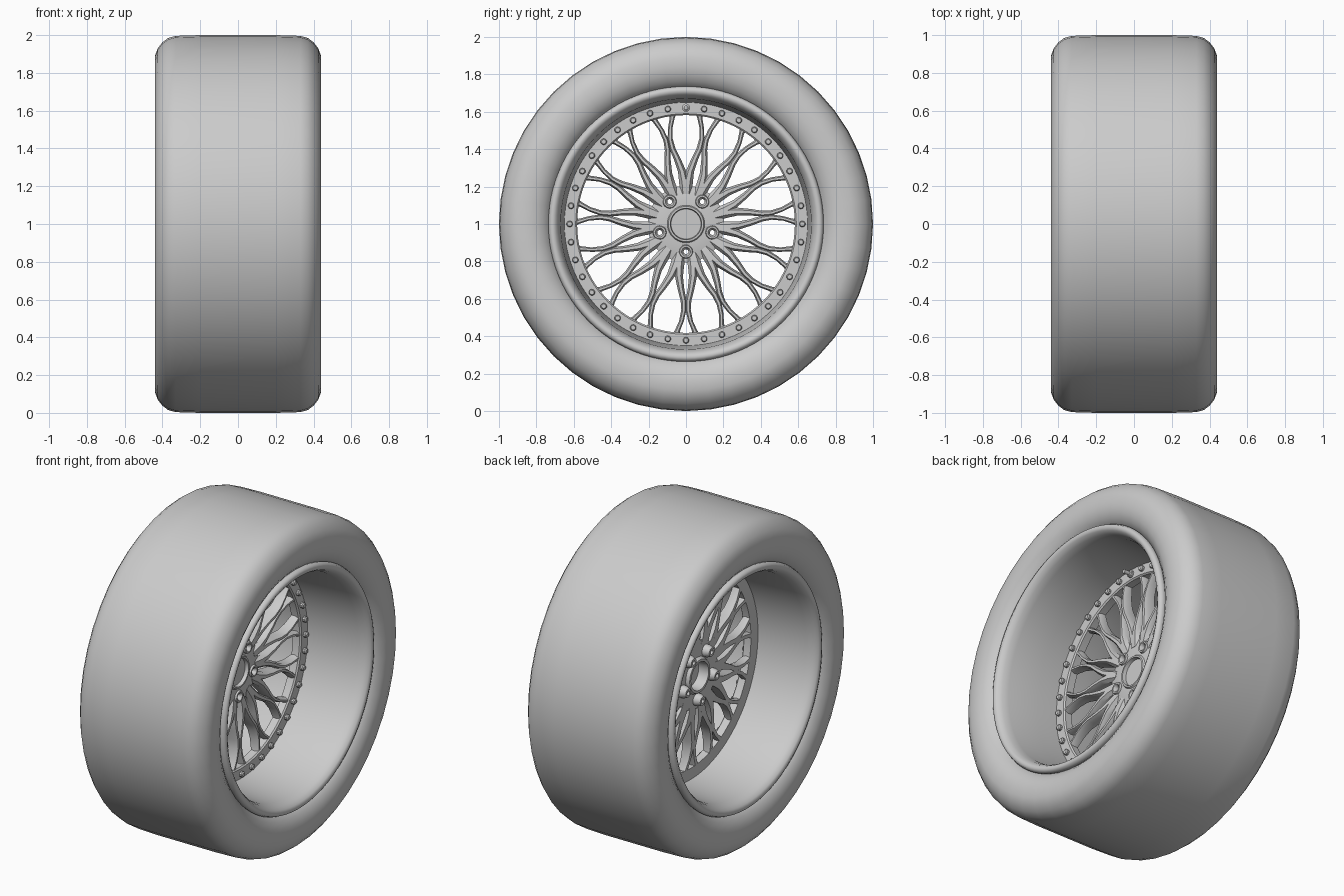
import bpy, bmesh
from math import sin, cos, pi, radians

if "Cube" in bpy.data.objects:
    bpy.data.objects.remove(bpy.data.objects["Cube"])

def finish(bm, name, angle=35):
    bmesh.ops.remove_doubles(bm, verts=bm.verts, dist=1e-5)
    bmesh.ops.recalc_face_normals(bm, faces=bm.faces)
    me = bpy.data.meshes.new(name)
    bm.to_mesh(me)
    bm.free()
    ob = bpy.data.objects.new(name, me)
    bpy.context.collection.objects.link(ob)
    bpy.ops.object.select_all(action='DESELECT')
    ob.select_set(True)
    bpy.context.view_layer.objects.active = ob
    bpy.ops.object.shade_smooth_by_angle(angle=radians(angle))
    return ob

def lathe(bm, profile, seg, cy=0, cz=1):
    """Revolve a closed (x, radius) loop about an axis parallel to x."""
    rings = [[bm.verts.new((x, cy + r * sin(2 * pi * i / seg), cz + r * cos(2 * pi * i / seg)))
              for x, r in profile] for i in range(seg)]
    n = len(profile)
    for i in range(seg):
        a, b = rings[i], rings[(i + 1) % seg]
        for j in range(n):
            k = (j + 1) % n
            if profile[j][1] == 0 and profile[k][1] == 0:
                continue
            if profile[j][1] == 0:
                bm.faces.new((a[j], a[k], b[k]))
            elif profile[k][1] == 0:
                bm.faces.new((a[j], a[k], b[j]))
            else:
                bm.faces.new((a[j], a[k], b[k], b[j]))

def turned(name, profile, seg, angle=35):
    bm = bmesh.new()
    lathe(bm, profile, seg)
    return finish(bm, name, angle)

def ring_of(name, profile, seg, radius, count, start=0, angle=35):
    """Repeat a small turned part around the wheel axis."""
    bm = bmesh.new()
    for i in range(count):
        t = radians(start + 360 * i / count)
        lathe(bm, profile, seg, radius * sin(t), 1 + radius * cos(t))
    return finish(bm, name, angle)

def both_sides(half):
    return half + [(-x, r) for x, r in reversed(half)]

# Tyre: outer carcass plus hidden inner wall
tyre_half = [(.34, .715), (.39, .735), (.415, .765), (.435, .80), (.44, .84), (.44, .89),
             (.425, .93), (.40, .962), (.37, .985), (.33, .996), (.2, 1.0)]
turned("tyre", both_sides(tyre_half), 48, 50)

# Rim barrel with rounded lips
rim_half = [(.34, .705), (.37, .73), (.40, .736), (.418, .728), (.424, .712), (.415, .695),
            (.39, .68), (.35, .67), (.15, .658), (.02, .65)]
turned("rim_barrel", both_sides(rim_half), 96, 50)

# Ring carrying the spokes and its bolts
turned("spoke_ring", [(.012, .582), (.02, .59), (.02, .655), (-.035, .655), (-.035, .582)], 96, 30)
ring_of("ring_bolts", [(.015, 0), (.015, .017), (.034, .017), (.04, .012), (.04, 0)], 10, .622, 40)
ring_of("valve", [(.015, 0), (.015, .022), (.03, .022), (.035, .012), (.075, .012), (.075, 0)], 12, .622, 1)

# Lattice spokes: each leg leaves the hub, meets its neighbour, then splits to the ring
# (angle in degrees, radius, width, front x, back x)
path = [(1.0, .16, .060, .004, -.07), (2.2, .22, .056, .012, -.075), (4.2, .28, .044, .014, -.072),
        (7.6, .35, .036, .014, -.065), (10.2, .41, .032, .014, -.058), (10.6, .46, .028, .014, -.05),
        (9.3, .52, .025, .014, -.044), (7.4, .572, .028, .014, -.038), (6.6, .60, .046, .012, -.032)]
bm = bmesh.new()
for k in range(15):
    for side in (1, -1):
        prev = None
        for ang, r, w, xf, xb in path:
            t = radians(24 * k + side * ang)
            # narrow ridge in front, wider flanks behind
            cross = [(xf, -.22), (xf, .22), (xf - .022, .5), (xb, .42), (xb, -.42), (xf - .022, -.5)]
            sec = [bm.verts.new((x, r * sin(t) + o * w * cos(t), 1 + r * cos(t) - o * w * sin(t)))
                   for x, o in cross]
            if prev:
                for j in range(6):
                    m = (j + 1) % 6
                    bm.faces.new((prev[j], prev[m], sec[m], sec[j]))
            else:
                bm.faces.new(sec)
            prev = sec
        bm.faces.new(prev)
finish(bm, "spokes", 30)

# Hub with centre cap, open bore behind and holes for the lugs
hub = turned("hub", [(-.008, 0), (-.008, .08), (.014, .084), (.014, .094), (.004, .10), (.002, .16),
                     (-.01, .205), (-.07, .205), (-.075, .11), (-.095, .10), (-.095, .085),
                     (-.03, .08), (-.03, 0)], 60, 30)
cutter = ring_of("lug_hole_cutter", [(-.3, 0), (-.3, .028), (.3, .028), (.3, 0)], 20, .148, 5, 36)
cutter.hide_render = True
cutter.hide_set(True)
cut = hub.modifiers.new("lug_holes", 'BOOLEAN')
cut.operation = 'DIFFERENCE'
cut.object = cutter
cut.solver = 'EXACT'

# Lug sleeves, projecting at the back
ring_of("lug_sleeves", [(.014, .024), (.014, .033), (.002, .037), (-.09, .037), (-.115, .026),
                        (-.115, .013), (-.005, .013)], 20, .148, 5, 36)
